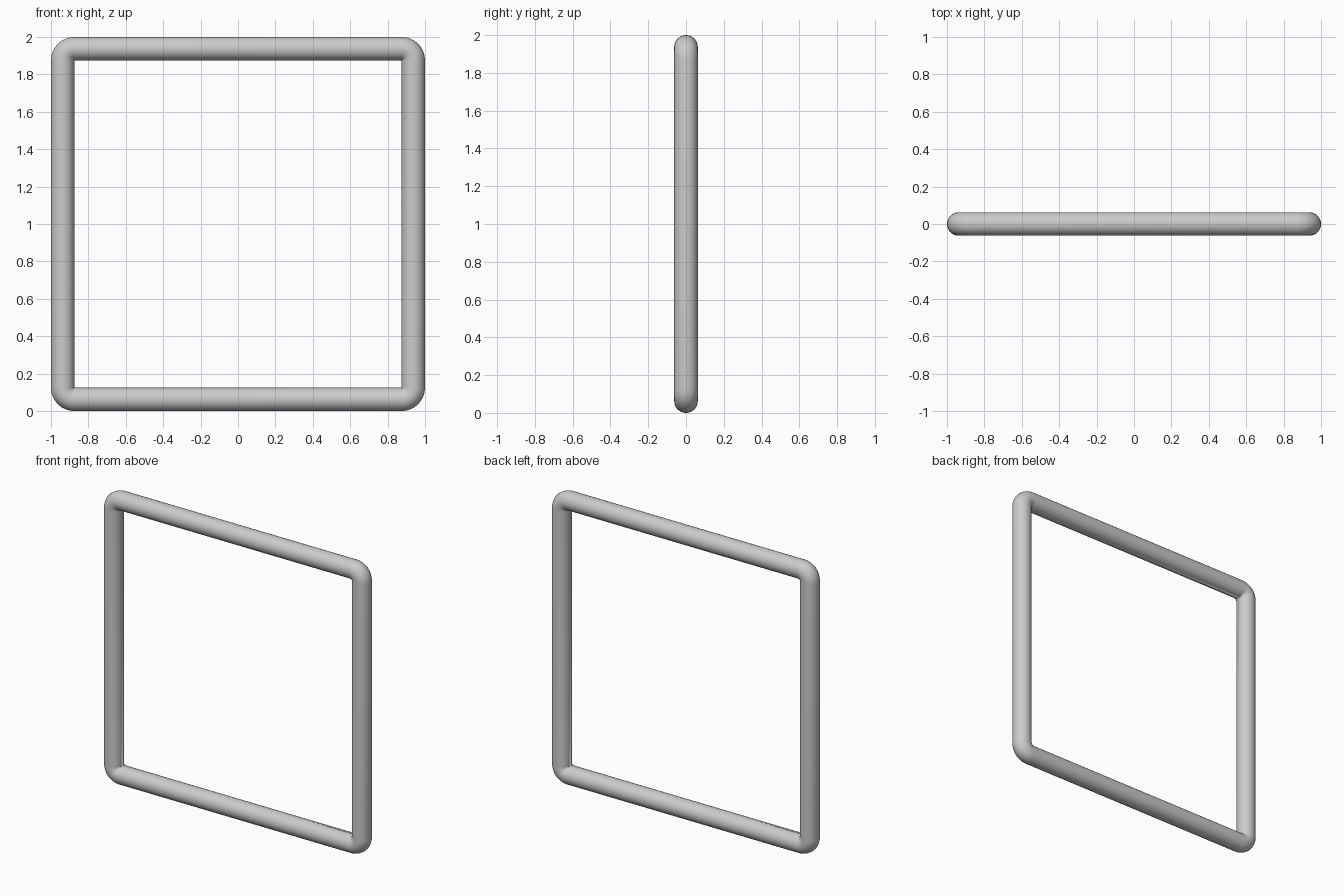
import bpy, bmesh, math

if "Cube" in bpy.data.objects:
    bpy.data.objects.remove(bpy.data.objects["Cube"])

R = 0.0625        # tube radius
BEND = 0.0625     # centreline bend radius (inside corner pinches to a point)
C = 1 - R - BEND  # distance of bend centres from the frame centre
SIDES, STEPS = 32, 8

bm = bmesh.new()

# Rings of the tube section, swept round the four corner bends
rings = []
for k, (sx, sz) in enumerate([(1, 1), (-1, 1), (-1, -1), (1, -1)]):
    for s in range(STEPS + 1):
        a = math.pi / 2 * (k + s / STEPS)
        ring = []
        for i in range(SIDES):
            t = 2 * math.pi * i / SIDES
            d = BEND + R * math.cos(t)
            ring.append(bm.verts.new((sx * C + d * math.cos(a), R * math.sin(t),
                                      1 + sz * C + d * math.sin(a))))
        rings.append(ring)

# Skin neighbouring rings: bends and straight bars in one closed loop
for j, ring in enumerate(rings):
    nxt = rings[(j + 1) % len(rings)]
    for i in range(SIDES):
        n = (i + 1) % SIDES
        bm.faces.new((ring[i], ring[n], nxt[n], nxt[i]))

bmesh.ops.remove_doubles(bm, verts=bm.verts, dist=1e-5)
bmesh.ops.recalc_face_normals(bm, faces=bm.faces)

mesh = bpy.data.meshes.new("square_tube_frame")
bm.to_mesh(mesh)
bm.free()
frame = bpy.data.objects.new("square_tube_frame", mesh)
bpy.context.collection.objects.link(frame)

# Smooth shading
bpy.context.view_layer.objects.active = frame
frame.select_set(True)
bpy.ops.object.shade_smooth_by_angle(angle=math.radians(40))
